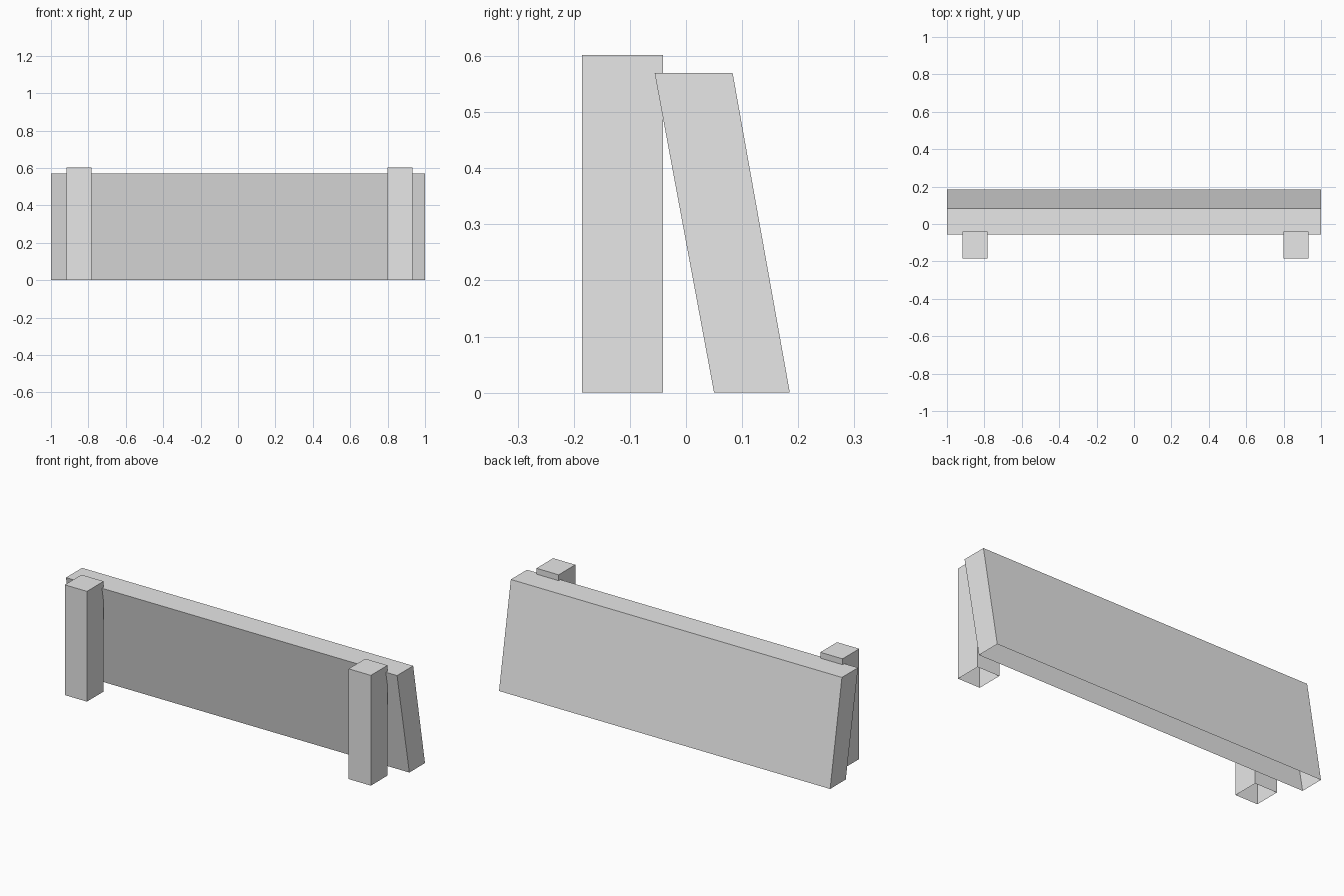
import bpy
import bmesh

cube = bpy.data.objects.get("Cube")
if cube:
    bpy.data.objects.remove(cube, do_unlink=True)

# Single light grey colour
grey = bpy.data.materials.new("light_grey")
grey.use_nodes = True
colour = (0.8, 0.8, 0.8, 1)
grey.diffuse_color = colour
grey.node_tree.nodes["Principled BSDF"].inputs["Base Color"].default_value = colour


def extruded(name, outline, x0, x1):
    """Extrude a (y, z) side outline from x0 to x1, open where it meets the ground."""
    bm = bmesh.new()
    face = bm.faces.new([bm.verts.new((x0, y, z)) for y, z in outline])
    out = bmesh.ops.extrude_face_region(bm, geom=[face], use_keep_orig=True)
    moved = [g for g in out["geom"] if isinstance(g, bmesh.types.BMVert)]
    bmesh.ops.translate(bm, verts=moved, vec=(x1 - x0, 0, 0))
    bmesh.ops.recalc_face_normals(bm, faces=bm.faces)
    ground = [f for f in bm.faces if all(v.co.z < 0.001 for v in f.verts)]
    bmesh.ops.delete(bm, geom=ground, context="FACES_ONLY")
    mesh = bpy.data.meshes.new(name)
    bm.to_mesh(mesh)
    bm.free()
    mesh.materials.append(grey)
    obj = bpy.data.objects.new(name, mesh)
    bpy.context.collection.objects.link(obj)
    return obj


# Leaning wall panel
extruded("leaning_panel",
         [(0.05, 0), (0.185, 0), (0.083, 0.57), (-0.056, 0.57)], -1, 1)

# Upright posts in front of the panel
post_side = [(-0.185, 0), (-0.041, 0), (-0.041, 0.602), (-0.185, 0.602)]
for name, centre in (("right_post", -0.85), ("left_post", 0.865)):
    extruded(name, post_side, centre - 0.067, centre + 0.067)
